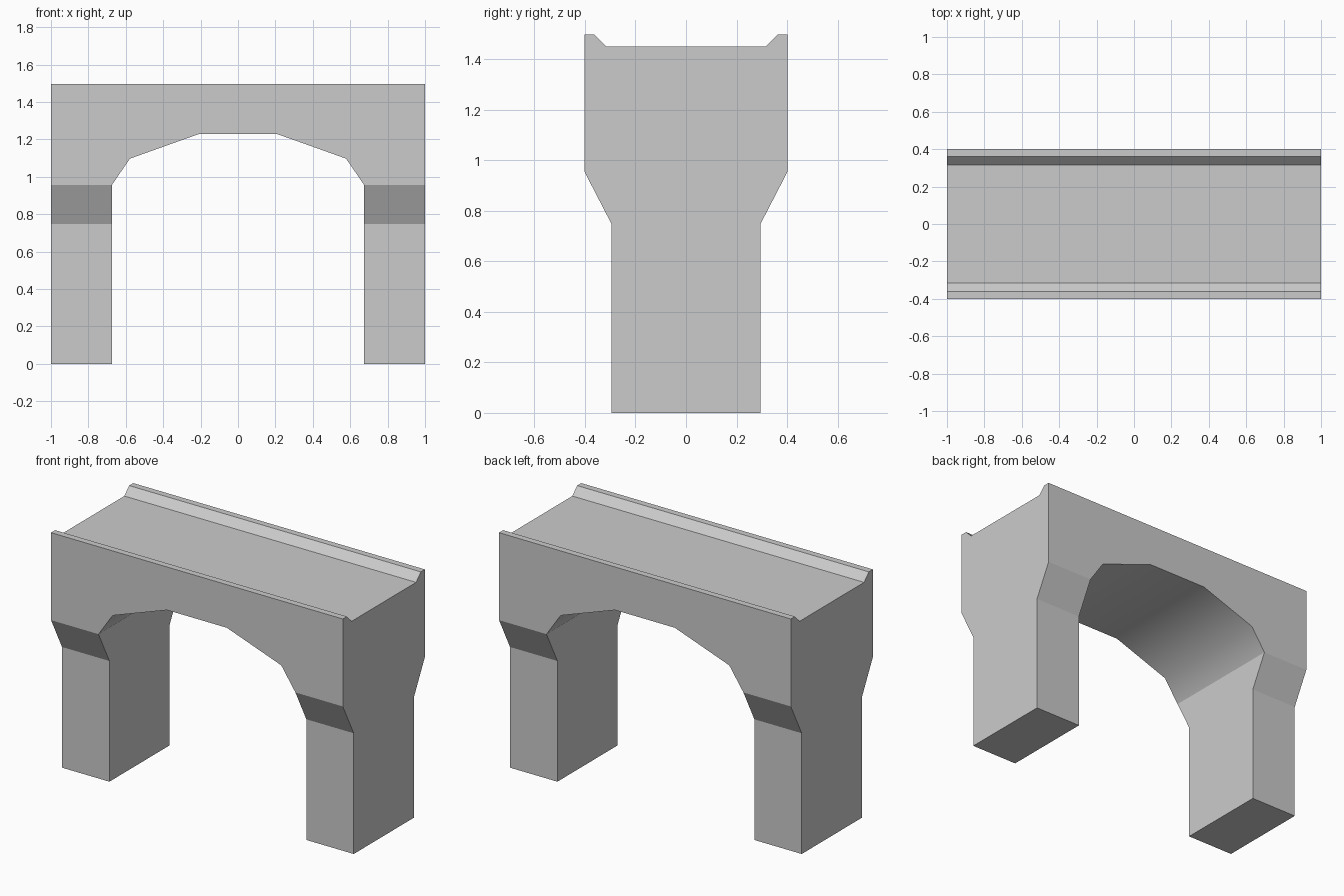
import bpy, bmesh
from mathutils import Vector

if "Cube" in bpy.data.objects:
    bpy.data.objects.remove(bpy.data.objects["Cube"])


def prism(name, points, to_3d, sweep):
    """Extrude a closed 2D profile along the sweep vector, centred on the origin."""
    bm = bmesh.new()
    face = bm.faces.new([bm.verts.new(to_3d(a, b) - sweep / 2) for a, b in points])
    new = bmesh.ops.extrude_face_region(bm, geom=[face])["geom"]
    bmesh.ops.translate(bm, vec=sweep, verts=[v for v in new if isinstance(v, bmesh.types.BMVert)])
    bmesh.ops.recalc_face_normals(bm, faces=bm.faces)
    mesh = bpy.data.meshes.new(name)
    bm.to_mesh(mesh)
    bm.free()
    obj = bpy.data.objects.new(name, mesh)
    bpy.context.collection.objects.link(obj)
    return obj


def mirrored(half):
    return half + [(-a, b) for a, b in reversed(half)]


# Front outline: two piers and the faceted arch (runs past the top and bottom)
front = mirrored([(1.0, 1.6), (1.0, -0.1), (0.675, -0.1), (0.675, 0.955), (0.578, 1.097), (0.205, 1.23)])
bridge = prism("arch_bridge", front, lambda x, z: Vector((x, 0, z)), Vector((0, 1.2, 0)))

# Side outline: narrow piers, flared shoulders, deck with raised kerbs
side = mirrored([(0.295, 0), (0.295, 0.748), (0.402, 0.955), (0.402, 1.497), (0.362, 1.497), (0.315, 1.45)])
cutter = prism("side_outline_cutter", side, lambda y, z: Vector((0, y, z)), Vector((2.4, 0, 0)))
cutter.hide_render = True

# Keep only what both outlines share
mod = bridge.modifiers.new("side_shape", 'BOOLEAN')
mod.operation = 'INTERSECT'
mod.solver = 'EXACT'
mod.object = cutter
bpy.context.view_layer.objects.active = bridge
bridge.select_set(True)
bpy.ops.object.modifier_apply(modifier=mod.name)
bpy.data.objects.remove(cutter)

# Smooth shading on the arch underside only
for p in bridge.data.polygons:
    p.use_smooth = p.normal.z < -0.3 and abs(p.normal.y) < 0.01 and p.center.z > 0.9
